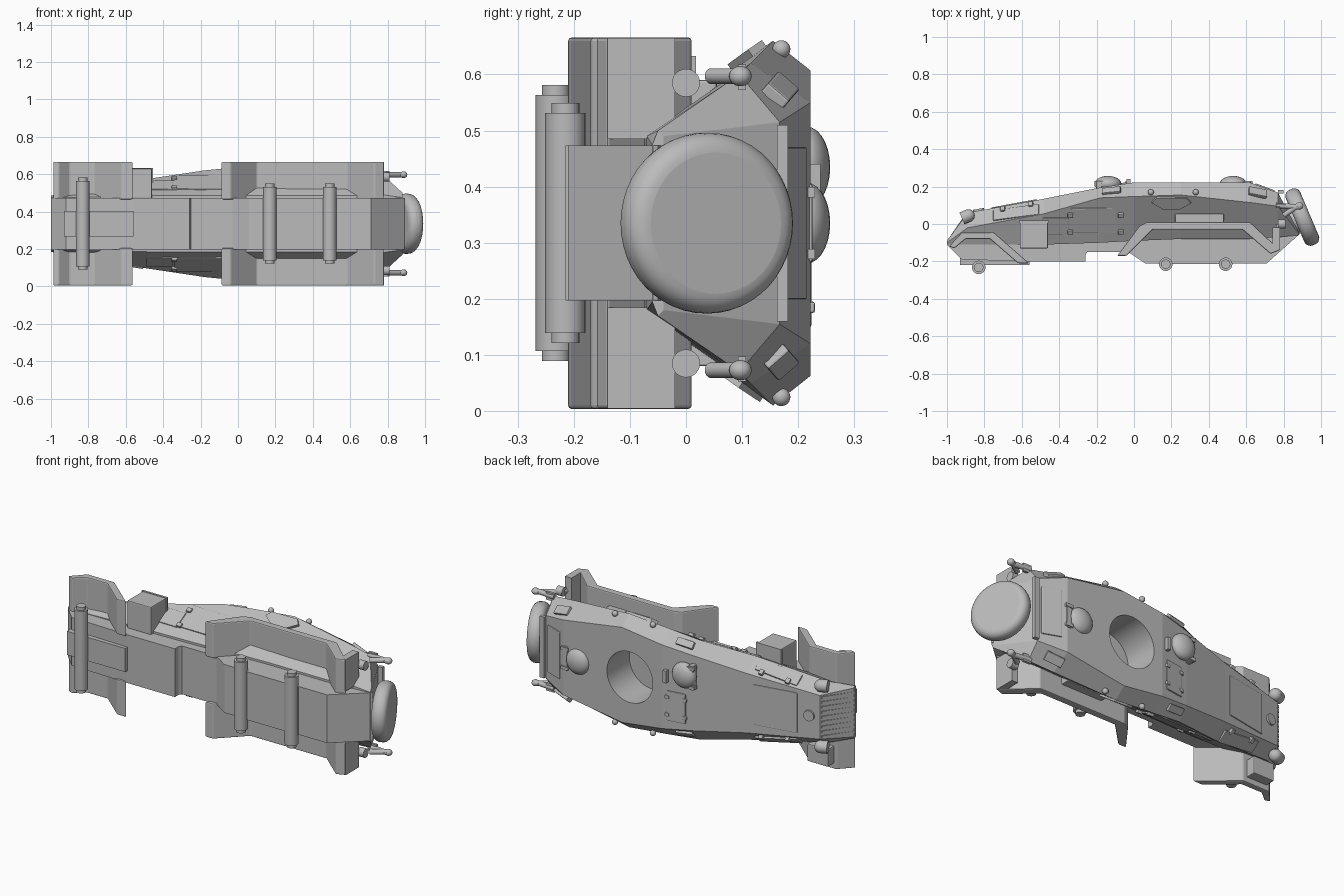
import bpy, bmesh, math
from mathutils import Vector, Matrix
from mathutils.bvhtree import BVHTree

if "Cube" in bpy.data.objects:
    bpy.data.objects.remove(bpy.data.objects["Cube"])

MID = 0.335  # plane of symmetry, in z
grey = bpy.data.materials.new("armour grey")
grey.use_nodes = True
grey.diffuse_color = (0.5, 0.5, 0.5, 1)
grey.node_tree.nodes["Principled BSDF"].inputs["Base Color"].default_value = (0.5, 0.5, 0.5, 1)


def finish(name, bm, bevel=0, smooth=False, segments=2):
    bmesh.ops.recalc_face_normals(bm, faces=bm.faces)
    me = bpy.data.meshes.new(name)
    bm.to_mesh(me)
    bm.free()
    ob = bpy.data.objects.new(name, me)
    bpy.context.collection.objects.link(ob)
    me.materials.append(grey)
    if bevel:
        mod = ob.modifiers.new("bevel", 'BEVEL')
        mod.width, mod.segments = bevel, segments
    if smooth:
        bpy.ops.object.select_all(action='DESELECT')
        ob.select_set(True)
        bpy.context.view_layer.objects.active = ob
        bpy.ops.object.shade_smooth_by_angle(angle=math.radians(35))
    return ob


def prism(name, pts, z0, z1, matrix=None, **kw):
    bm = bmesh.new()
    face = bm.faces.new([bm.verts.new((x, y, z0)) for x, y in pts])
    ext = bmesh.ops.extrude_face_region(bm, geom=[face], use_keep_orig=True)["geom"]
    bmesh.ops.translate(bm, vec=(0, 0, z1 - z0), verts=[v for v in ext if isinstance(v, bmesh.types.BMVert)])
    if matrix:
        bm.transform(matrix)
    return finish(name, bm, **kw)


def box(name, centre, size, matrix=None, **kw):
    bm = bmesh.new()
    bmesh.ops.create_cube(bm, size=1, matrix=Matrix.Translation(centre) @ Matrix.Diagonal((*size, 1)))
    if matrix:
        bm.transform(matrix)
    return finish(name, bm, **kw)


def rod(name, a, b, r, r2=None, sides=24, **kw):
    a, b = Vector(a), Vector(b)
    rot = (b - a).to_track_quat('Z', 'Y').to_matrix().to_4x4()
    bm = bmesh.new()
    bmesh.ops.create_cone(bm, cap_ends=True, segments=sides, radius1=r, radius2=r if r2 is None else r2,
                          depth=(b - a).length, matrix=Matrix.Translation((a + b) / 2) @ rot)
    return finish(name, bm, smooth=True, **kw)


def ball(name, centre, scale):
    bm = bmesh.new()
    bmesh.ops.create_uvsphere(bm, u_segments=24, v_segments=14, radius=1,
                              matrix=Matrix.Translation(centre) @ Matrix.Diagonal((*scale, 1)))
    return finish(name, bm, smooth=True)


# Faceted hull: stations of x, then (height, half width) at belly, waist and roof
stations = [
    (-1.0, (-.11, .14), (-.10, .15), (-.09, .14)),
    (-.89, (-.11, .14), (-.02, .175), (.06, .125)),
    (-.48, (-.11, .15), (.055, .24), (.135, .17)),
    (-.18, (-.10, .15), (.14, .285), (.195, .215)),
    (.0, (-.09, .15), (.147, .303), (.222, .24)),
    (.25, (-.08, .15), (.155, .325), (.222, .272)),
    (.62, (-.08, .15), (.115, .285), (.222, .215)),
    (.77, (-.07, .155), (.095, .265), (.167, .18)),
    (.88, (-.06, .14), (-.05, .165), (-.04, .155)),
]
bm = bmesh.new()
rings = []
for x, *half in stations:
    ring = [(y, MID + w) for y, w in half] + [(y, MID - w) for y, w in reversed(half)]
    rings.append([bm.verts.new((x, y, z)) for y, z in ring])
for a, b in zip(rings, rings[1:]):
    for i in range(6):
        j = (i + 1) % 6
        bm.faces.new((a[i], a[j], b[j], b[i]))
bm.faces.new(rings[0])
bm.faces.new(rings[-1])
bmesh.ops.recalc_face_normals(bm, faces=bm.faces)
tree = BVHTree.FromBMesh(bm)
hull = finish("hull", bm)

# Turret opening
cutter = rod("turret_cutter", (.2, .02, MID), (.2, .4, MID), .145, sides=48)
cutter.hide_render = True
cutter.hide_viewport = True
cut = hull.modifiers.new("turret opening", 'BOOLEAN')
cut.operation, cut.object, cut.solver = 'DIFFERENCE', cutter, 'EXACT'


def surface(x, y=None, z=None, side=1):
    """Frame on the hull skin: roof when z is given, flank when y is given, local z outward."""
    if y is None:
        start, way = Vector((x, 1, z)), Vector((0, -1, 0))
    else:
        start, way = Vector((x, y, MID + side)), Vector((0, 0, -side))
    p, n, _, _ = tree.ray_cast(start, way)
    t = (Vector((1, 0, 0)) - n * n.x).normalized()
    m = Matrix((t, n.cross(t), n)).transposed().to_4x4()
    m.translation = p
    return m


def plate(name, size, thick=.012, bevel=.004, **where):
    return box(name, (0, 0, 0), (*size, thick * 2), surface(**where), bevel=bevel)


# Lower chassis tub and underside boxes
prism("chassis", [(-1, -.11), (-.92, -.19), (-.56, -.2), (-.28, -.2), (-.25, -.15), (-.03, -.15),
                  (.06, -.21), (.71, -.21), (.89, -.05), (.8, .0), (-.92, -.02)], MID - .138, MID + .138)
box("steering_box", (-.745, -.2, MID), (.37, .04, .135))
box("gearbox_cover", (.33, -.205, MID), (.4, .02, .276))
box("sump_rib", (-.27, -.17, MID), (.02, .06, .276))

# Axle tubes with narrower ends
for name, x, y, half in (("front_axle", -.83, -.232, .228), ("middle_axle", .17, -.215, .196),
                         ("rear_axle", .49, -.215, .196)):
    rod(name, (x, y, MID - half), (x, y, MID + half), .036)
    rod(name + "_ends", (x, y, MID - half - .018), (x, y, MID + half + .018), .025)

# Bent sheet mudguards, flank fittings and lamps on both sides
front_guard = [(-.99, -.12), (-.92, -.045), (-.75, -.045), (-.56, -.21),
               (-.62, -.21), (-.77, -.08), (-.9, -.08), (-.96, -.13)]
rear_guard = [(-.09, -.17), (.03, -.01), (.07, .01), (.62, .01), (.78, -.14),
              (.73, -.16), (.58, -.03), (.1, -.03), (-.04, -.17)]
hexagon = [(-.105, .01), (-.08, .04), (.08, .04), (.105, .01), (.04, -.035), (-.04, -.035)]
for s, tag in ((1, "left"), (-1, "right")):
    def at(x, y, d):
        return (x, y, MID + s * d)

    for name, pts in (("front_guard_", front_guard), ("rear_guard_", rear_guard)):
        prism(name + tag, pts, MID + s * .13, MID + s * .331, bevel=.006)
    box("guard_tool_box_" + tag, at(.35, .03, .22), (.26, .05, .07), bevel=.004)
    box("rear_guard_flap_" + tag, at(.76, -.08, .24), (.04, .12, .18))

    # doors, hatches and hinges on the flank
    plate("side_door_" + tag, (.26, .15), .006, x=-.21, y=.02, side=s)
    plate("door_step_" + tag, (.14, .1), .006, x=-.42, y=-.01, side=s)
    for y in (.05, -.04):
        for x in (-.07, -.34):
            plate("hinge_" + tag, (.03, .025), .016, x=x, y=y, side=s)
    prism("side_hatch_" + tag, hexagon, -.005, .012, surface(x=.2, y=.11, side=s))
    plate("bonnet_flap_" + tag, (.25, .07), .008, x=-.63, y=.06, side=s)
    for x, y in ((-.7, .075), (-.55, .1)):
        plate("flap_hinge_" + tag, (.025, .03), .018, x=x, y=y, side=s)
    plate("rear_vision_flap_" + tag, (.1, .05), .016, x=.66, y=.165, side=s)
    plate("front_vision_flap_" + tag, (.1, .04), .014, x=-.12, y=.175, side=s)
    for x in (.09, .33):
        ball("lifting_knob_" + tag, at(x, .17, .31), (.016, .016, .016))

    # headlamps and rear lamps
    rod("headlamp_" + tag, at(-.92, .03, .175), at(-.885, .045, .175), .034)
    ball("headlamp_back_" + tag, at(-.885, .045, .175), (.034, .034, .034))
    rod("rear_lamp_" + tag, at(.77, .0, .25), at(.81, .0, .25), .025)
    rod("rear_lamp_stem_" + tag, at(.77, -.06, .25), at(.77, .0, .25), .01)

    # rear bracket arms
    box("arm_base_" + tag, at(.785, .1, .26), (.05, .014, .045))
    rod("arm_" + tag, at(.76, .1, .262), at(.885, .09, .262), .014)
    rod("arm_hook_" + tag, at(.885, .105, .262), at(.80, .045, .262), .014)
    ball("arm_tip_" + tag, at(.885, .097, .262), (.02, .02, .018))

# Stowage on single sides
box("side_locker", (-.535, -.06, MID + .215), (.15, .14, .16), bevel=.005)
box("locker_lid", (-.535, .012, MID + .215), (.16, .012, .165))
box("guard_box", (-.84, -.02, MID - .25), (.13, .06, .1), bevel=.005)

# Nose grille: slats following the sloping face
for i in range(9):
    z = MID + (i - 4) * .028
    prism("grille_slat", [(-1.0, -.09), (-.9, .055), (-.885, .05), (-.98, -.1)], z - .006, z + .006)

# Roof and bonnet panels
plate("bonnet_panel", (.25, .23), .005, bevel=.004, x=-.64, z=MID)
bonnet_cap = surface(x=-.83, z=MID)
rod("filler_cap", bonnet_cap.translation, bonnet_cap @ Vector((0, 0, .01)), .03)
plate("rear_roof_panel", (.11, .27), .006, x=.7, z=MID)
plate("roof_hatch", (.11, .17), .007, x=-.085, z=MID - .1)
for dx in (-.05, .05):
    for dz in (-.05, .05):
        plate("roof_hatch_hinge", (.025, .02), .012, x=-.085 + dx, z=MID - .1 + dz)
box("roof_stop", (-.03, .225, MID + .07), (.02, .03, .07))

# Domed ventilators with vision blocks
for x, z, way in ((.53, MID, 1), (-.14, MID + .1, -.6)):
    rod("dome_collar", (x, .17, z), (x, .215, z), .055, .07)
    ball("dome", (x, .215, z), (.072, .042, .072))
    box("dome_block", (x + way * .08, .208, z), (.03, .035, .14), bevel=.004)
    for dz in (-.055, .055):
        box("dome_block_lug", (x + way * .08, .215, z + dz), (.045, .03, .018))

# Spare wheel cover leaning on the tail
axis = Vector((.92, .39, 0)).normalized()
hub = Vector((.9, .037, MID))
rod("spare_wheel_cover", hub - axis * .042, hub + axis * .042, .161, sides=48, bevel=.035, segments=5)
rod("spare_wheel_mount", hub - axis * .12, hub, .07)
box("tail_lip", (.785, .172, MID), (.03, .02, .35))
